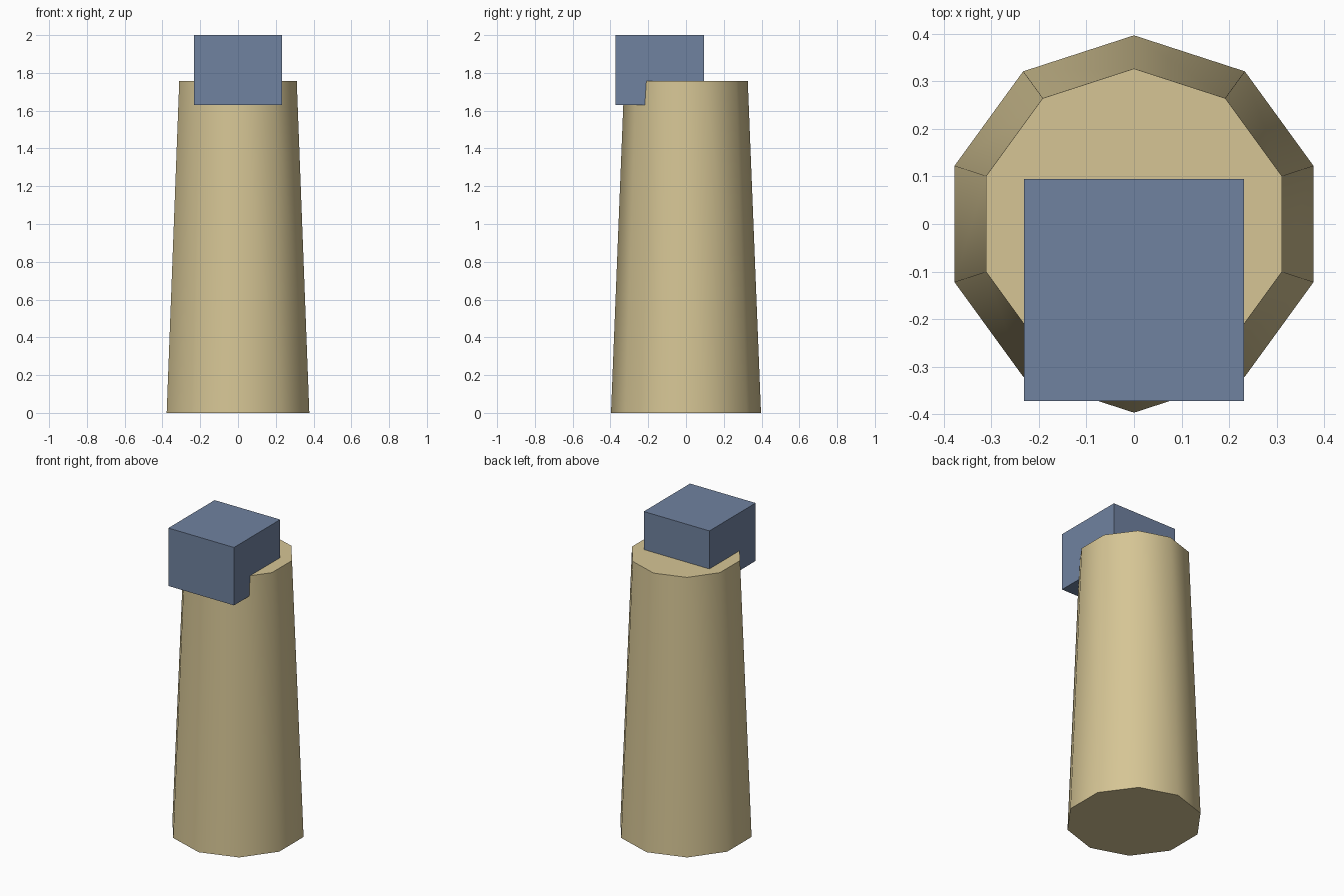
import bpy
import math

default = bpy.data.objects.get("Cube")
if default:
    bpy.data.objects.remove(default, do_unlink=True)


def material(name, rgb):
    mat = bpy.data.materials.new(name)
    mat.use_nodes = True
    colour = (*rgb, 1.0)
    mat.diffuse_color = colour
    mat.node_tree.nodes["Principled BSDF"].inputs["Base Color"].default_value = colour
    return mat


tan = material("tan", (0.67, 0.56, 0.30))
slate_blue = material("slate blue", (0.162, 0.223, 0.35))

# Tapered ten-sided column, smooth round the sides with sharp rims
height = 1.757
bpy.ops.mesh.primitive_cone_add(vertices=10, radius1=0.397, radius2=0.327,
                                depth=height, location=(0, 0, height / 2))
column = bpy.context.object
column.name = "column"
column.data.materials.append(tan)
bpy.ops.object.shade_smooth_by_angle(angle=math.radians(40))

# Block set into the front of the column's top
low, high = (-0.232, -0.372, 1.63), (0.232, 0.095, 2.0)
bpy.ops.mesh.primitive_cube_add(size=1, location=[(a + b) / 2 for a, b in zip(low, high)])
block = bpy.context.object
block.name = "top_block"
block.scale = [b - a for a, b in zip(low, high)]
bpy.ops.object.transform_apply(location=False, rotation=False, scale=True)
block.data.materials.append(slate_blue)
